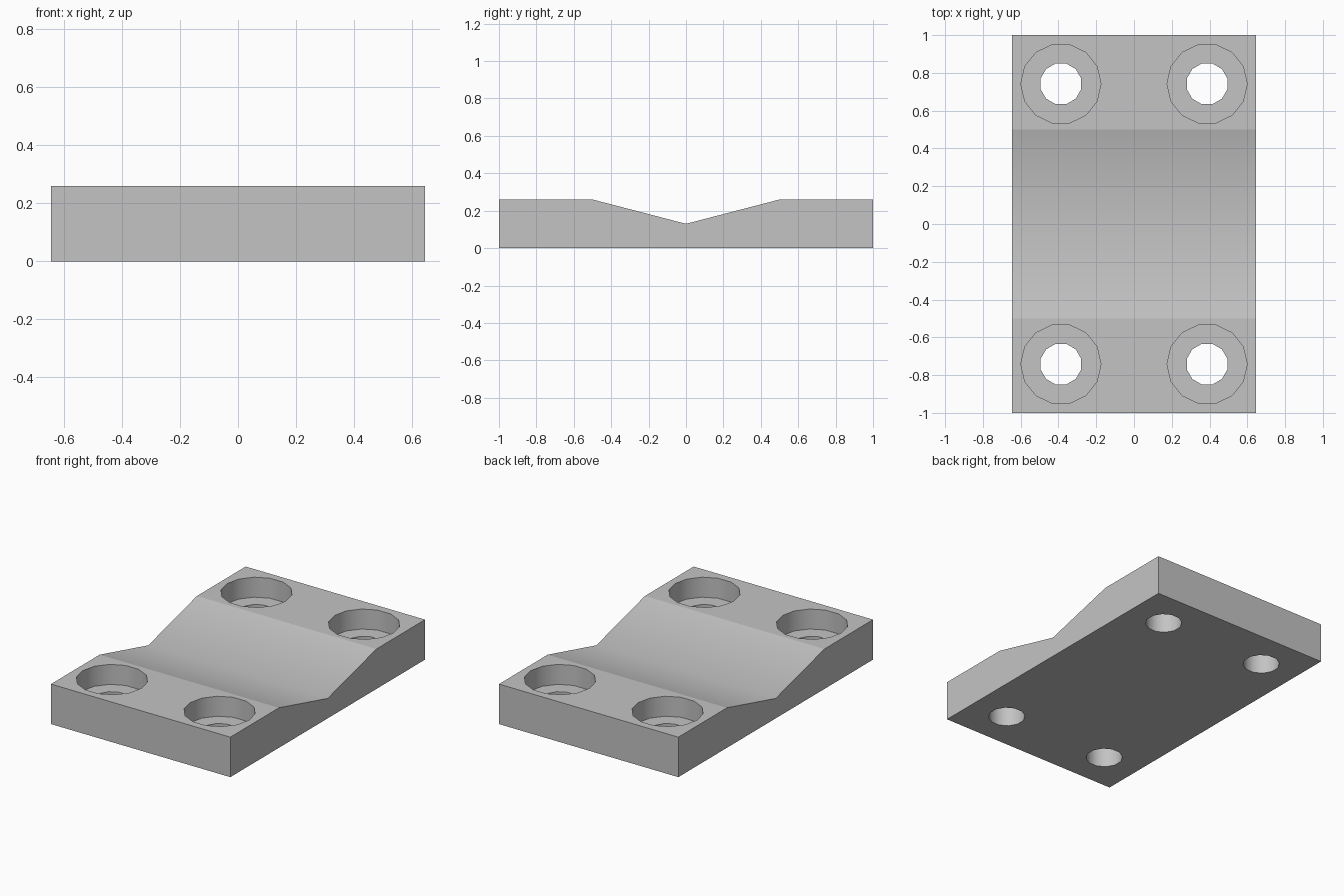
import bpy, bmesh, math

cube = bpy.data.objects.get("Cube")
if cube:
    bpy.data.objects.remove(cube, do_unlink=True)

HALF_X, HEIGHT, VALLEY = 0.645, 0.26, 0.13
BEND = 0.5

grey = bpy.data.materials.new("plain_grey")
grey.use_nodes = True
colour = (0.55, 0.55, 0.55, 1)
grey.diffuse_color = colour
grey.node_tree.nodes["Principled BSDF"].inputs["Base Color"].default_value = colour

# Plate: side profile with a shallow valley, extruded across x
profile = [(-1, 0), (1, 0), (1, HEIGHT), (BEND, HEIGHT),
           (0, VALLEY), (-BEND, HEIGHT), (-1, HEIGHT)]
bm = bmesh.new()
side = bm.faces.new([bm.verts.new((-HALF_X, y, z)) for y, z in profile])
extruded = bmesh.ops.extrude_face_region(bm, geom=[side])["geom"]
verts = [v for v in extruded if isinstance(v, bmesh.types.BMVert)]
bmesh.ops.translate(bm, verts=verts, vec=(2 * HALF_X, 0, 0))
bmesh.ops.recalc_face_normals(bm, faces=bm.faces)
mesh = bpy.data.meshes.new("mounting_plate")
bm.to_mesh(mesh)
bm.free()
plate = bpy.data.objects.new("mounting_plate", mesh)
bpy.context.collection.objects.link(plate)
mesh.materials.append(grey)


def drill(radius, sides, bottom, x, y):
    """Cut a vertical hole from the top down to the given height."""
    top = HEIGHT + 0.1
    bpy.ops.mesh.primitive_cylinder_add(
        vertices=sides, radius=radius, depth=top - bottom,
        location=(x, y, (top + bottom) / 2), rotation=(0, 0, math.pi / sides))
    cutter = bpy.context.object
    cutter.data.materials.append(grey)
    cutter.hide_render = True
    mod = plate.modifiers.new("hole", 'BOOLEAN')
    mod.operation = 'DIFFERENCE'
    mod.solver = 'EXACT'
    mod.object = cutter
    bpy.context.view_layer.objects.active = plate
    bpy.ops.object.modifier_apply(modifier=mod.name)
    bpy.data.objects.remove(cutter, do_unlink=True)


# Four counterbored screw holes
for x in (-0.387, 0.387):
    for y in (-0.742, 0.742):
        drill(0.212, 14, 0.13, x, y)
        drill(0.111, 12, -0.1, x, y)

# Smooth walls and valley, with crisp creases where the valley starts
bpy.ops.object.select_all(action='DESELECT')
plate.select_set(True)
bpy.context.view_layer.objects.active = plate
bpy.ops.object.shade_smooth_by_angle(angle=math.radians(35))
mesh = plate.data
for edge in mesh.edges:
    if all(abs(abs(mesh.vertices[i].co.y) - BEND) < 0.001 for i in edge.vertices):
        edge.use_edge_sharp = True
